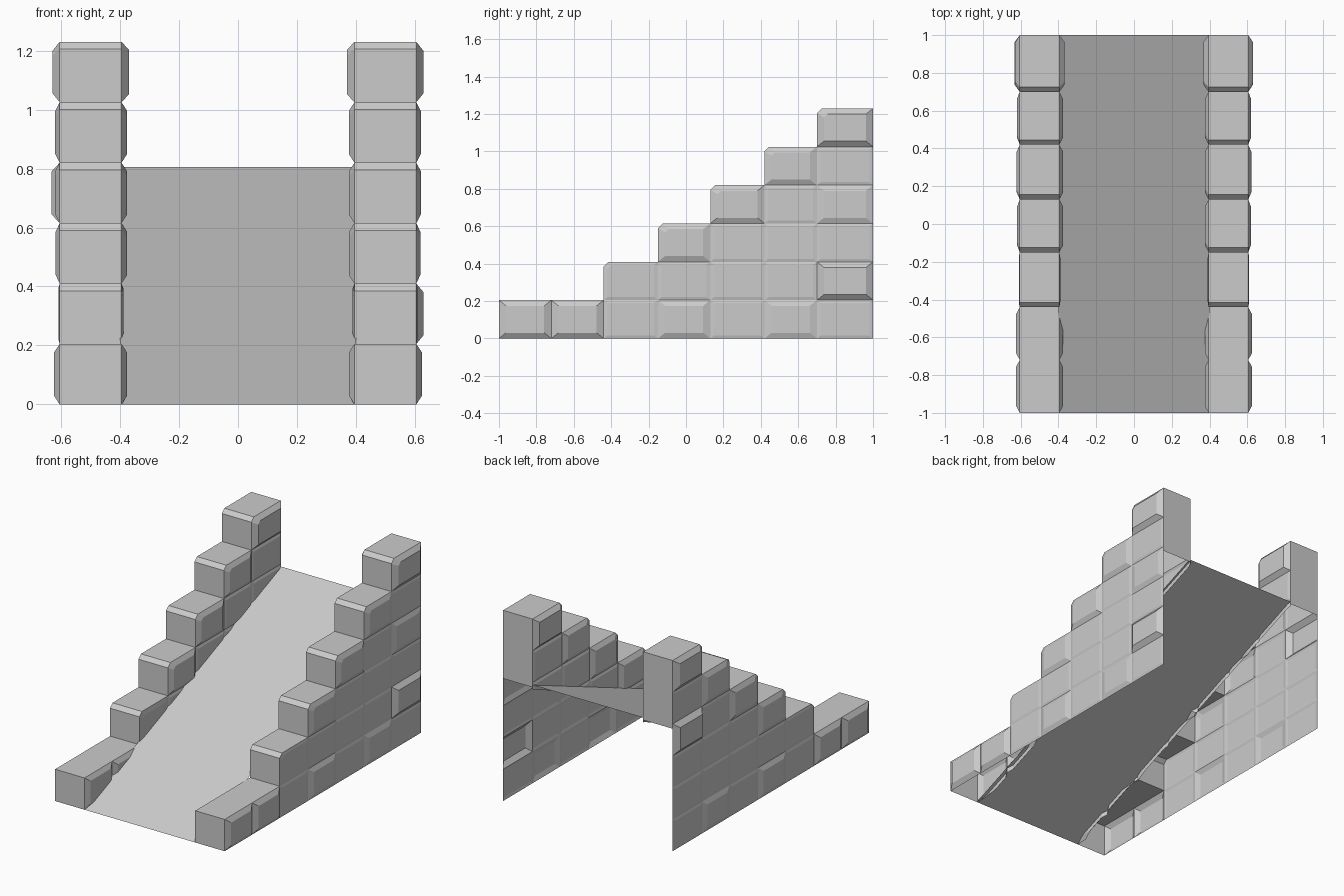
import bpy, bmesh
from mathutils import Vector

if "Cube" in bpy.data.objects:
    bpy.data.objects.remove(bpy.data.objects["Cube"])

YS = [-1, -0.72, -0.44, -0.15, 0.13, 0.42, 0.70, 1]   # stone columns
ROWS = [1, 1, 2, 3, 4, 5, 6]                          # stones high per column
H = 0.205                                             # course height
XI, XO = 0.395, 0.605                                 # wall thickness limits
CH = 0.025                                            # chamfer on each step
SLOPE = 0.805 / 2


def make_object(name, bm):
    me = bpy.data.meshes.new(name)
    bm.to_mesh(me)
    bm.free()
    ob = bpy.data.objects.new(name, me)
    bpy.context.collection.objects.link(ob)
    return ob


def poly(bm, pts):
    bm.faces.new([bm.verts.new(p) for p in pts])


def stone(bm, c, r, x, out, d, m):
    """Side of one stone: outline at x, smaller face pushed out by d."""
    y0, y1, z0, z1 = YS[c], YS[c + 1], r * H, (r + 1) * H
    pts = [(y0, z0), (y1, z0), (y1, z1)]
    if c >= 2 and r == ROWS[c] - 1:
        pts += [(y0 + CH, z1), (y0, z1 - CH)]
    else:
        pts.append((y0, z1))
    cy, cz = (y0 + y1) / 2, (z0 + z1) / 2
    sy, sz = 1 - 2 * m / (y1 - y0), 1 - 1.6 * m / (z1 - z0)
    a = [Vector((x, y, z)) for y, z in pts]
    b = [Vector((x + out * d, cy + (y - cy) * sy, cz + (z - cz) * sz)) for y, z in pts]
    if out < 0:
        a.reverse()
        b.reverse()
    poly(bm, b)
    n = len(a)
    for i in range(n):
        j = (i + 1) % n
        poly(bm, [a[i], a[j], b[j], b[i]])


def wall(name, side, bulges):
    bm = bmesh.new()
    # inner face, cut off just under the ramp
    for c in range(7):
        for r in range(ROWS[c]):
            top = r == ROWS[c] - 1
            d = 0.026 if c == 6 and top else 0.018 if top and c != 2 else 0.006
            stone(bm, c, r, XI, -1, d, 0.035 if top else 0.02)
    bmesh.ops.bisect_plane(bm, geom=bm.verts[:] + bm.edges[:] + bm.faces[:],
                           plane_co=(0, -1, -0.03), plane_no=(0, -SLOPE, 1),
                           clear_inner=True)
    # outer face
    for c in range(7):
        for r in range(ROWS[c]):
            d = bulges.get((c, r), 0.004)
            stone(bm, c, r, XO, 1, d, 0.038 if d > 0.01 else 0.02)
    # step fronts, chamfers and tops
    prev = 0
    for c in range(7):
        y0, y1, h = YS[c], YS[c + 1], ROWS[c] * H
        k = CH if c >= 2 else 0
        prof = [(y0, prev), (y0, h - k), (y0 + k, h), (y1, h)]
        for (ya, za), (yb, zb) in zip(prof, prof[1:]):
            if abs(ya - yb) + abs(za - zb) > 1e-5:
                poly(bm, [(XI, ya, za), (XO, ya, za), (XO, yb, zb), (XI, yb, zb)])
        prev = h
    # back of the tower, open below the ramp
    poly(bm, [(XO, 1, 0.79), (XI, 1, 0.79), (XI, 1, prev), (XO, 1, prev)])
    bmesh.ops.remove_doubles(bm, verts=bm.verts[:], dist=1e-4)
    if side < 0:
        for v in bm.verts:
            v.co.x *= -1
        bmesh.ops.reverse_faces(bm, faces=bm.faces[:])
    make_object(name, bm)


# stones that stand proud of each outer face: (column, course) -> depth
common = {(0, 0): 0.02, (1, 0): 0.02, (3, 0): 0.014, (5, 0): 0.011,
          (3, 2): 0.014, (4, 3): 0.016, (5, 4): 0.015, (6, 5): 0.024}
wall("right_stone_wall", 1, {**common, (6, 1): 0.025, (6, 3): 0.012})
wall("left_stone_wall", -1, {**common, (6, 3): 0.028})

# sloping ramp sheet
bm = bmesh.new()
poly(bm, [(-0.4, -1, 0), (0.4, -1, 0), (0.4, 1, 0.805), (-0.4, 1, 0.805)])
make_object("ramp", bm)
